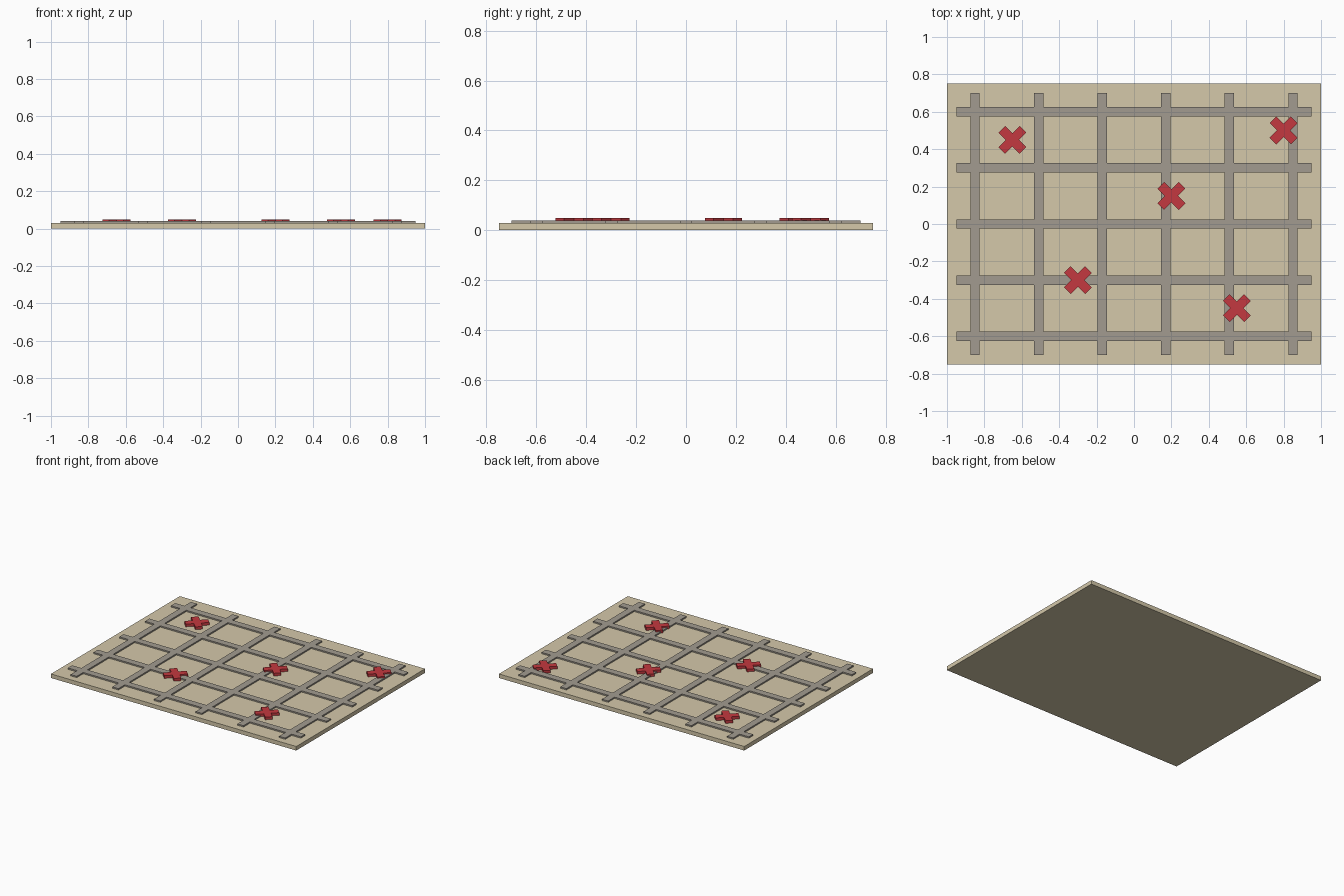
import bpy
from math import radians

if "Cube" in bpy.data.objects:
    bpy.data.objects.remove(bpy.data.objects["Cube"])

def material(name, rgb):
    m = bpy.data.materials.new(name)
    m.diffuse_color = (*rgb, 1)
    m.use_nodes = True
    m.node_tree.nodes["Principled BSDF"].inputs["Base Color"].default_value = m.diffuse_color
    return m

SAND = material("sand", (0.66, 0.58, 0.40))
GREY = material("road_grey", (0.36, 0.33, 0.28))
RED = material("marker_red", (0.55, 0.04, 0.05))

def box(name, centre, size, z0, mat, angle=0):
    # Box resting on height z0, turned about z
    bpy.ops.mesh.primitive_cube_add(size=1, location=(*centre, z0 + size[2] / 2))
    o = bpy.context.object
    o.name = name
    o.scale = size
    o.rotation_euler.z = radians(angle)
    o.data.materials.append(mat)
    return o

# Base board
BASE = 0.03
box("board", (0, 0), (2.0, 1.5, BASE), 0, SAND)

# Grid of raised strips
for i in range(6):
    box(f"lengthwise_strip_{i + 1}", (-0.85 + 0.34 * i, 0), (0.05, 1.4, 0.01), BASE, GREY)
for i in range(5):
    box(f"crosswise_strip_{i + 1}", (0, -0.6 + 0.3 * i), (1.9, 0.05, 0.01), BASE, GREY)

# Cross markers, two diagonal bars each
spots = [(-0.65, 0.45), (0.2, 0.15), (0.8, 0.5), (-0.3, -0.3), (0.55, -0.45)]
for i, spot in enumerate(spots):
    for side, angle in (("a", 45), ("b", -45)):
        box(f"cross_marker_{i + 1}{side}", spot, (0.16, 0.05, 0.02), BASE, RED, angle)
